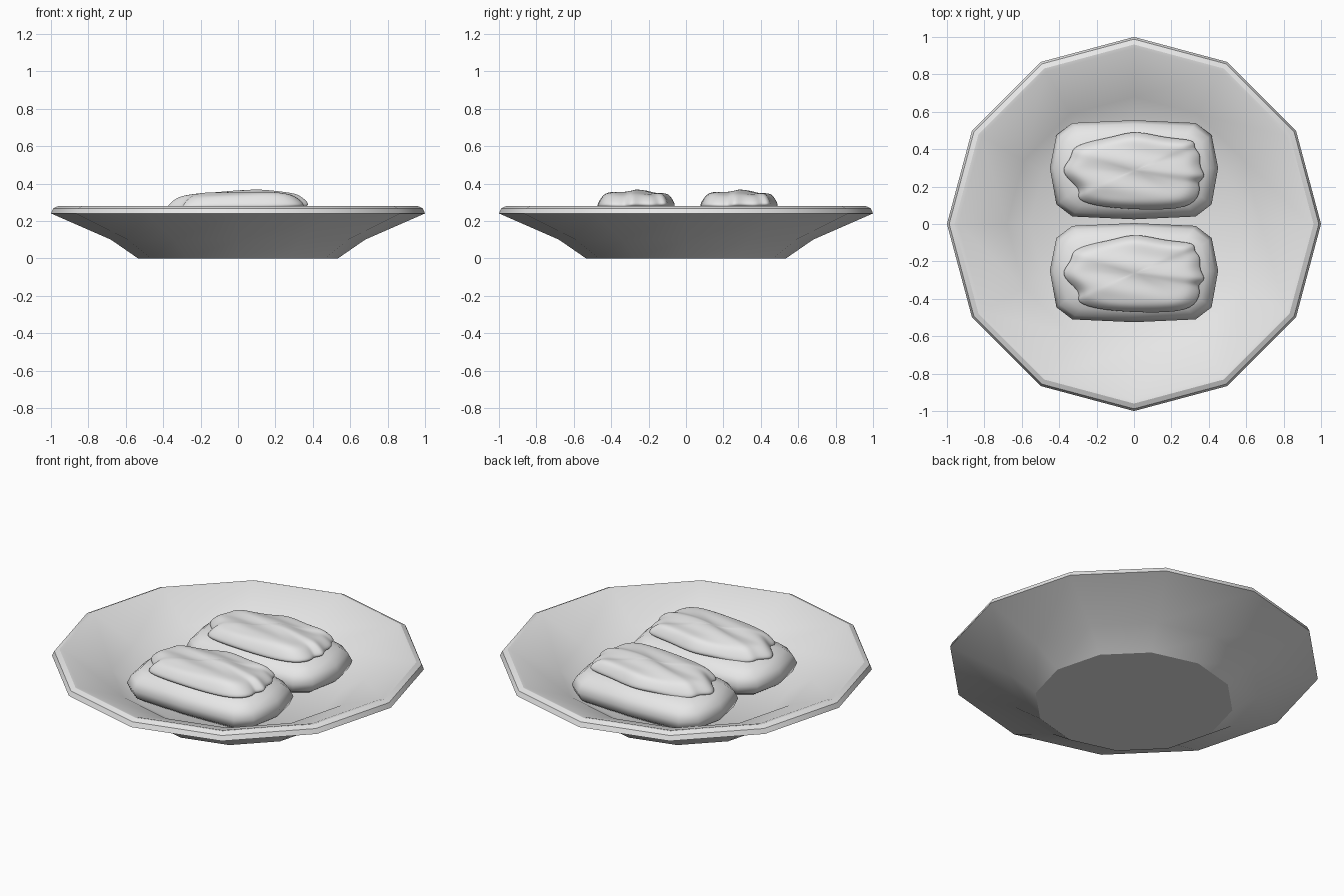
import bpy, bmesh
from math import sin, cos, pi, radians

cube = bpy.data.objects.get("Cube")
if cube:
    bpy.data.objects.remove(cube, do_unlink=True)

grey = bpy.data.materials.new("plain_grey")
grey.use_nodes = True
grey.diffuse_color = (0.8, 0.8, 0.8, 1)
grey.node_tree.nodes["Principled BSDF"].inputs["Base Color"].default_value = (0.8, 0.8, 0.8, 1)


def loft(name, rings, angle, location=(0, 0, 0), subdivide=0):
    """Skin a stack of equal-length rings, capping both ends."""
    bm = bmesh.new()
    loops = [[bm.verts.new(p) for p in ring] for ring in rings]
    count = len(loops[0])
    for low, high in zip(loops, loops[1:]):
        for i in range(count):
            j = (i + 1) % count
            bm.faces.new((low[i], low[j], high[j], high[i]))
    bm.faces.new(loops[0][::-1])
    bm.faces.new(loops[-1])
    bmesh.ops.recalc_face_normals(bm, faces=bm.faces)
    mesh = bpy.data.meshes.new(name)
    bm.to_mesh(mesh)
    bm.free()
    mesh.materials.append(grey)
    obj = bpy.data.objects.new(name, mesh)
    obj.location = location
    bpy.context.collection.objects.link(obj)
    if subdivide:
        obj.modifiers.new("soften", 'SUBSURF').levels = subdivide
        obj.modifiers["soften"].render_levels = subdivide
    bpy.ops.object.select_all(action='DESELECT')
    obj.select_set(True)
    bpy.context.view_layer.objects.active = obj
    if subdivide:
        bpy.ops.object.shade_smooth()
    else:
        bpy.ops.object.shade_smooth_by_angle(angle=radians(angle))
    return obj


# Twelve-sided plate: underside, rim, sloped lip, shallow well
SIDES = 12
plate_profile = [(0.535, 0), (0.68, 0.1), (1, 0.24), (0.988, 0.267), (0.96, 0.28),
                 (0.94, 0.277), (0.68, 0.17), (0.56, 0.1)]
loft("plate", [[(r * cos(2 * pi * i / SIDES), r * sin(2 * pi * i / SIDES), z)
                for i in range(SIDES)] for r, z in plate_profile], 32)

# Rice block: rounded outline, inset toward the top and bottom
HALF_X, HALF_Y = 0.45, 0.265
quarter = [(0.45, 0.01), (0.415, 0.185), (0.33, 0.25)]
right_half = quarter + [(0, HALF_Y)]
rice_outline = (right_half + [(-x, y) for x, y in quarter[::-1]]
                + [(-x, -y) for x, y in quarter[1:]] + [(0, -HALF_Y)]
                + [(x, -y) for x, y in quarter[:0:-1]])
rice_levels = [(0.07, 0.095), (0.02, 0.13), (0, 0.18), (0.02, 0.225), (0.06, 0.26), (0.13, 0.28)]
rice_rings = [[(x * (1 - d / HALF_X), y * (1 - d / HALF_Y), z) for x, y in rice_outline]
              for d, z in rice_levels]

# Topping slice: ragged outline rising to a wavy, folded crown
topping_outline = [(0.385, -0.03), (0.34, 0.02), (0.355, 0.09), (0.31, 0.12), (0.33, 0.165),
                   (0.165, 0.17), (0.01, 0.215), (-0.1, 0.18), (-0.235, 0.155),
                   (-0.33, 0.12), (-0.325, 0.07), (-0.38, 0.015), (-0.36, -0.035),
                   (-0.27, -0.105), (-0.315, -0.15), (-0.18, -0.195), (0.14, -0.21),
                   (0.315, -0.19), (0.355, -0.095), (0.33, -0.06)]
topping_levels = [(0.8, 0.255), (1, 0.268), (1.03, 0.283), (0.97, 0.308), (0.86, 0.338),
                  (0.7, 0.346), (0.5, 0.352), (0.3, 0.356), (0.1, 0.358)]


def folded(x, y, z, scale):
    ripple = 0.008 * sin(42 * y + 2 * sin(6 * x)) + 0.004 * sin(17 * x + 9 * y)
    return x, y, z + ripple * min(1, 1.6 - scale) + 0.02 * x


topping_rings = [[folded(x * s, y * s, z, s) for x, y in topping_outline]
                 for s, z in topping_levels]

# Two identical pieces side by side
for side, y in (("back", 0.29), ("front", -0.26)):
    loft(side + "_rice_block", rice_rings, 60, (0, y, 0))
    loft(side + "_topping", topping_rings, 60, (0, y - 0.005, 0), subdivide=2)
